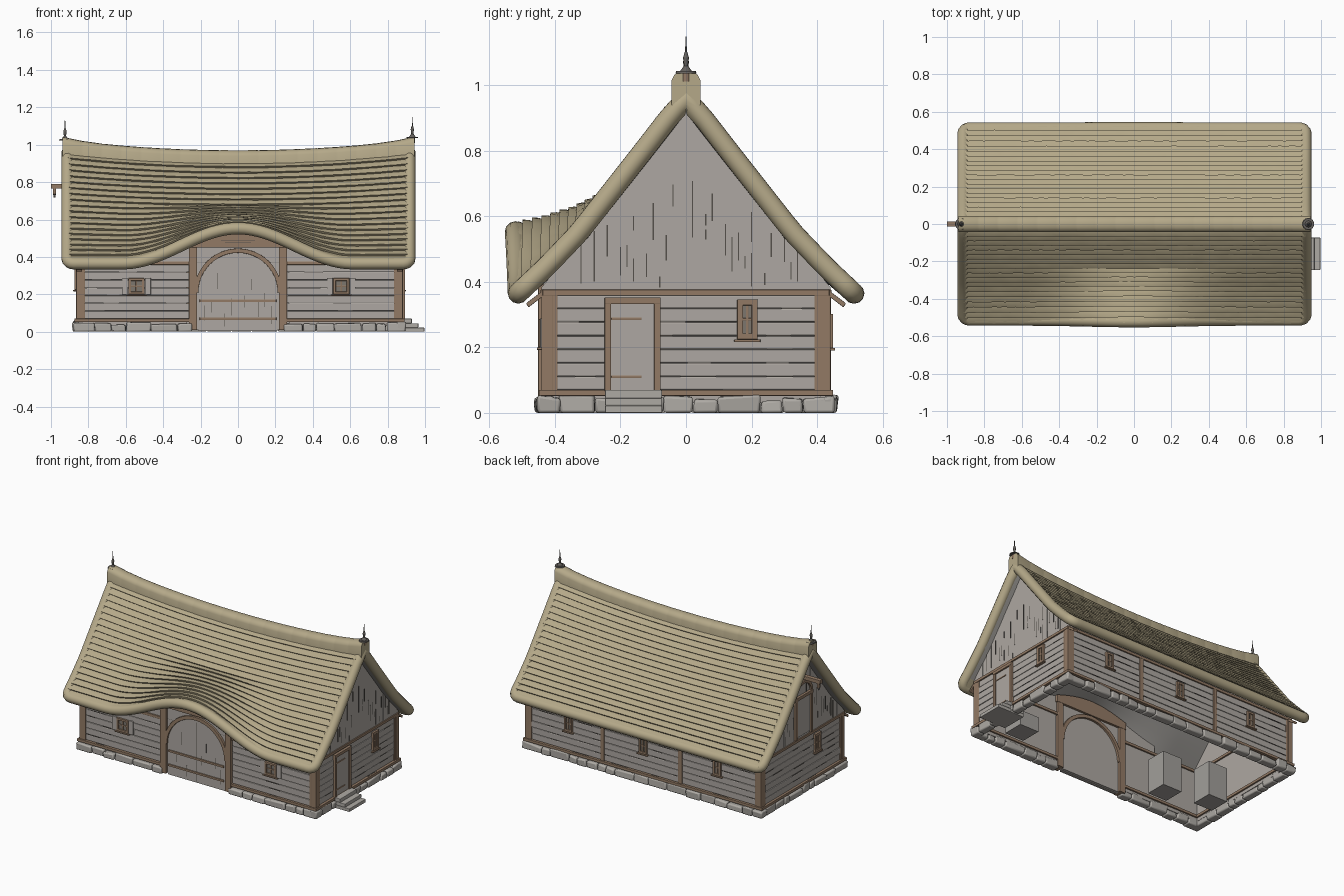
import bpy, bmesh, math, random
from mathutils import Matrix, Vector

random.seed(4)
if "Cube" in bpy.data.objects:
    bpy.data.objects.remove(bpy.data.objects["Cube"])


def material(name, r, g, b):
    m = bpy.data.materials.new(name)
    m.use_nodes = True
    m.diffuse_color = (r, g, b, 1)
    bsdf = m.node_tree.nodes["Principled BSDF"]
    bsdf.inputs["Base Color"].default_value = (r, g, b, 1)
    bsdf.inputs["Roughness"].default_value = 0.9
    return m


THATCH = material("thatch", 0.46, 0.395, 0.25)
WOOD = material("weathered_wood", 0.42, 0.39, 0.36)
TIMBER = material("brown_timber", 0.29, 0.195, 0.13)
STONE = material("stone", 0.42, 0.40, 0.37)
METAL = material("dark_metal", 0.13, 0.12, 0.11)
GAP = material("dark_gap", 0.09, 0.08, 0.07)
PANE = material("shaded_pane", 0.20, 0.18, 0.155)
INNER = material("interior_grey", 0.36, 0.345, 0.325)

# Wall frames: along the wall, height, distance out from the wall face
XL, XR, YW = -0.863, 0.879, 0.437
WALLS = {
    "front": lambda u, z, o: (u, -YW - o, z),
    "back": lambda u, z, o: (u, YW + o, z),
    "right": lambda u, z, o: (XR + o, u, z),
    "left": lambda u, z, o: (XL - o, u, z),
}
SPAN = {"front": (XL, XR), "back": (XL, XR), "right": (-YW, YW), "left": (-YW, YW)}


def finish(name, bm, mats, bevel=0.0, smooth=False):
    bmesh.ops.recalc_face_normals(bm, faces=bm.faces)
    mesh = bpy.data.meshes.new(name)
    bm.to_mesh(mesh)
    bm.free()
    for m in mats:
        mesh.materials.append(m)
    ob = bpy.data.objects.new(name, mesh)
    bpy.context.collection.objects.link(ob)
    if bevel:
        mod = ob.modifiers.new("bevel", "BEVEL")
        mod.width, mod.segments = bevel, 2
    if smooth:
        bpy.ops.object.select_all(action="DESELECT")
        ob.select_set(True)
        bpy.context.view_layer.objects.active = ob
        bpy.ops.object.shade_smooth_by_angle(angle=math.radians(35))
    return ob


class Part:
    """Collects solids of one colour into one object."""

    def __init__(self, name, mat):
        self.name, self.mat, self.bm = name, mat, bmesh.new()

    def prism(self, wall, pts, o0, o1):
        f = WALLS[wall]
        a = [self.bm.verts.new(f(u, z, o0)) for u, z in pts]
        b = [self.bm.verts.new(f(u, z, o1)) for u, z in pts]
        self.bm.faces.new(a)
        self.bm.faces.new(b[::-1])
        for i in range(len(a)):
            j = (i + 1) % len(a)
            self.bm.faces.new((a[i], b[i], b[j], a[j]))
        return a + b

    def box(self, wall, u0, u1, z0, z1, o0, o1):
        return self.prism(wall, [(u0, z0), (u1, z0), (u1, z1), (u0, z1)], o0, o1)

    def cone(self, x, z0, z1, r0, r1):
        bmesh.ops.create_cone(self.bm, cap_ends=True, segments=14, radius1=r0, radius2=r1,
                              depth=z1 - z0, matrix=Matrix.Translation((x, 0, (z0 + z1) / 2)))

    def done(self, bevel=0.0, smooth=False):
        return finish(self.name, self.bm, [self.mat], bevel, smooth)


def loft(name, rows, mats, rule=None, caps=False):
    bm = bmesh.new()
    vs = [[bm.verts.new(p) for p in row] for row in rows]
    for r in range(len(vs) - 1):
        for c in range(len(vs[r]) - 1):
            f = bm.faces.new((vs[r][c], vs[r][c + 1], vs[r + 1][c + 1], vs[r + 1][c]))
            f.material_index = int(rule(f)) if rule else 0
    if caps:
        bm.faces.new(vs[0])
        bm.faces.new(vs[-1])
    return finish(name, bm, mats, smooth=True)


# Roof surface: slope profile, sagging ridge, front eave swept up over the doors
PROFILE = [Vector(p) for p in ((0, 0.98), (0.05, 0.937), (0.16, 0.795), (0.34, 0.565),
                               (0.44, 0.46), (0.525, 0.38))]
LENGTH = sum((b - a).length for a, b in zip(PROFILE, PROFILE[1:]))


def surface(x, t, side):
    left = t * LENGTH
    for a, b in zip(PROFILE, PROFILE[1:]):
        seg = (b - a).length
        if left <= seg or b is PROFILE[-1]:
            p = a + (b - a) * (left / seg)
            break
        left -= seg
    p.y -= 0.055 * (1 - (x / 0.93) ** 2) * (1 - t)
    if side < 0 and abs(x) < 0.62 and p.x > 0.23:
        p.y += 0.192 * math.cos(math.pi * x / 1.24) ** 2 * ((p.x - 0.23) / 0.295) ** 0.95
    return p


def roof(x, t, side, off):
    p = surface(x, t, side)
    tan = surface(x, t + 0.03, side) - surface(x, max(t - 0.03, 0), side)
    n = Vector((-tan.y, tan.x)).normalized() if t > 0 else Vector((0, 1))
    p += n * off
    return (x, side * p.x, p.y)


RL, RR, ROWS, COLS = -0.912, 0.917, 20, 66
xs = [RL + (RR - RL) * i / COLS for i in range(COLS + 1)]
for side, tag in ((-1, "front"), (1, "back")):
    rows = []
    for i in range(ROWS):
        for frac, off in ((0, -0.002), (0.35, 0.005), (1, 0.010)):
            rows.append([roof(x, (i + frac) / ROWS, side, off + random.uniform(0, 0.002)) for x in xs])
    loft("thatch_" + tag, rows, [THATCH])
    under = [[roof(x, i / 12, side, -0.05) for x in xs] for i in range(13)]
    loft("roof_underside_" + tag, under, [THATCH, INNER],
         lambda f: abs(f.calc_center_median().y) < 0.43)

# Rolled thatch border running round eaves and verges
path = []
for s, k in ((-1, 1), (1, -1)):
    a, b = (RL, RR) if k > 0 else (RR, RL)
    corner = [(0.035, 1), (0.022, 0.997), (0.010, 0.988), (0.003, 0.975), (0, 0.955)]
    path += [roof(a + k * (0.06 + (abs(b - a) - 0.12) * i / 48), 1, s, -0.02) for i in range(49)]
    path += [roof(b - k * dx, t, s, -0.02) for dx, t in corner]
    path += [roof(b, i / 16, s, -0.02) for i in range(15, -1, -1)]
    path += [roof(b, i / 16, -s, -0.02) for i in range(1, 16)]
    path += [roof(b - k * dx, t, -s, -0.02) for dx, t in corner[::-1]]
cu = bpy.data.curves.new("thatch_border", "CURVE")
cu.dimensions, cu.bevel_depth, cu.bevel_resolution = "3D", 0.032, 4
sp = cu.splines.new("POLY")
sp.points.add(len(path) - 1)
for pt, co in zip(sp.points, path):
    pt.co = (*co, 1)
sp.use_cyclic_u = sp.use_smooth = True
cu.materials.append(THATCH)
bpy.context.collection.objects.link(bpy.data.objects.new("thatch_border", cu))

# Ridge cap, slightly pinched into bundles
SECTION = [(-0.044, -0.06), (-0.044, 0.015), (-0.036, 0.032), (-0.02, 0.042), (0, 0.045),
           (0.02, 0.042), (0.036, 0.032), (0.044, 0.015), (0.044, -0.06)]
rows = []
for i in range(18):
    for frac, k in ((0, 0.98), (0.06, 1), (0.94, 1)):
        x = -0.937 + 1.88 * (i + frac) / 17.94
        z = surface(x, 0, 1).y + 0.015 * abs(x / 0.93) ** 8
        rows.append([(x, y * k, z + h * k) for y, h in SECTION])
loft("ridge_cap", rows, [THATCH], caps=True)

# Finials
fin, stems = Part("finials", METAL), Part("finial_stems", TIMBER)
for x, dz in ((-0.925, -0.012), (0.932, 0.0)):
    stems.cone(x, 1.01 + dz, 1.036 + dz, 0.014, 0.014)
    for z0, z1, r0, r1 in ((1.035, 1.042, 0.032, 0.03), (1.042, 1.058, 0.018, 0.007),
                           (1.058, 1.083, 0.006, 0.009), (1.083, 1.1, 0.009, 0.004),
                           (1.1, 1.148, 0.003, 0.001)):
        fin.cone(x, z0 + dz, z1 + dz, r0, r1)
fin.done(smooth=True)
stems.done(smooth=True)

# Walls, planks, stones and frame
core, planks = Part("wall_core", WOOD), Part("wall_planks", WOOD)
slits, timber = Part("plank_gaps", GAP), Part("timber_frame", TIMBER)
stones, gables = Part("foundation_stones", STONE), Part("gable_planks", WOOD)
DOOR = 0.262
for w, (a, b) in SPAN.items():
    runs = [(a, -DOOR), (DOOR, b)] if w == "front" else [(a, b)]
    for u0, u1 in runs:
        core.box(w, u0 + 0.01, u1 - 0.01, 0.03, 0.37, -0.035, -0.012)
        timber.box(w, u0 - 0.012, u1 + 0.012, 0.052, 0.07, -0.045, 0.012)
        timber.box(w, u0, u1, 0.358, 0.376, -0.045, 0.006)
        step = 0.29 / 7
        for r in range(7):
            z = 0.07 + r * step
            planks.box(w, u0, u1, z, z + step - 0.001, -0.014, random.uniform(-0.003, 0.001))
            u = u0 + random.uniform(0.03, 0.3)
            while u < u1 - 0.12:
                v = u + random.uniform(0.05, 0.12)
                slits.box(w, u, v, z - 0.0015, z + 0.0015, -0.013, 0.0015)
                u = v + random.uniform(0.1, 0.5)
        u = u0 - 0.015
        while u < u1 + 0.01:
            v = min(u + random.uniform(0.05, 0.15), u1 + 0.018)
            for vert in stones.box(w, u, v - 0.002, 0, random.uniform(0.04, 0.054), -0.035, random.uniform(0.012, 0.024)):
                if vert.co.z > 0:
                    vert.co += Vector([random.uniform(-0.007, 0.007) for _ in range(3)])
            u = v
    for u in (a + 0.014, b - 0.014):
        timber.box(w, u - 0.016, u + 0.016, 0.055, 0.36, -0.045, 0.004)
for u in (0.31, -0.265):
    timber.box("back", u - 0.014, u + 0.014, 0.06, 0.36, -0.045, 0.005)
for s in (-1, 1):
    for w in ("left", "right"):
        timber.prism(w, [(s * 0.43, 0.378), (s * 0.43, 0.36), (s * 0.48, 0.322), (s * 0.488, 0.334)], -0.03, 0.0)


def gable_top(u):
    return 0.92 - 1.22 * abs(u)


# Gables of upright planks
for w in ("left", "right"):
    for i in range(-11, 11):
        u, v = i * 0.04, i * 0.04 + 0.04
        gables.prism(w, [(u, 0.372), (v, 0.372), (v, gable_top(v)), (u, gable_top(u))], -0.03, random.uniform(-0.002, 0.0))
        for _ in range(2):
            room = gable_top(abs(u) + 0.04) - 0.42
            if room > 0.06:
                z = 0.38 + random.uniform(0, room * 0.8)
                s = u + random.choice((0, 0.02))
                slits.box(w, s - 0.0018, s + 0.0018, z, z + random.uniform(0.03, 0.12), -0.01, 0.001)

# Raised front panel filling the swept eave
N = 26
us = [-0.5 + i / N for i in range(N + 1)]


def panel_top(u):
    return max(roof(u, 0.86, -1, -0.045)[2], 0.37)


core.prism("front", [(-0.5, 0.36)] + [(u, panel_top(u)) for u in us] + [(0.5, 0.36)], -0.03, -0.012)
planks.prism("front", [(-0.5, 0.37)] + [(u, panel_top(u)) for u in us] + [(0.5, 0.37)], -0.012, -0.002)
mid = [u for u in us if abs(u) < 0.27]
timber.prism("front", [(mid[0], 0.45)] + [(u, panel_top(u)) for u in mid] + [(mid[-1], 0.45)], -0.045, 0.01)
for z, r in ((0.476, 0.07), (0.49, 0.09)):
    slits.box("front", -r, r, z - 0.0015, z + 0.0015, 0.005, 0.0112)


def arc(r, zc, n=20):
    return [(r * math.cos(math.pi * i / n), zc + r * math.sin(math.pi * i / n)) for i in range(n + 1)]


# Arched double doors
for s in (-1, 1):
    timber.box("front", s * 0.24 - 0.022, s * 0.24 + 0.022, 0.01, 0.45, -0.045, 0.014)
doors = Part("barn_doors", WOOD)
doors.box("front", -0.225, 0.225, 0.01, 0.45, -0.03, -0.004)
doors.prism("front", [(0.21, 0.005)] + arc(0.212, 0.215) + [(-0.21, 0.005)], -0.01, 0.002)
timber.prism("front", arc(0.235, 0.21, 24) + arc(0.212, 0.21, 24)[::-1], -0.045, 0.012)
for z in (0.07, 0.165):
    timber.box("front", -0.205, 0.205, z - 0.007, z + 0.007, 0, 0.009)
for i in range(-5, 6):
    top = 0.205 + math.sqrt(0.2 ** 2 - (i * 0.036) ** 2)
    z = random.uniform(0.02, top - 0.1) if i else 0.01
    slits.box("front", i * 0.036 - 0.0013, i * 0.036 + 0.0013, z, z + random.uniform(0.05, 0.1) if i else top, -0.005, 0.003)
doors.done()

# Side door, straps and steps
side_door = Part("side_door", WOOD)
side_door.box("right", -0.23, -0.095, 0.07, 0.335, -0.01, 0.006)
side_door.done()
for u in (-0.238, -0.087):
    timber.box("right", u - 0.01, u + 0.01, 0.065, 0.352, -0.01, 0.014)
timber.box("right", -0.248, -0.077, 0.332, 0.352, -0.01, 0.016)
for z in (0.11, 0.287):
    timber.box("right", -0.228, -0.135, z - 0.004, z + 0.004, 0, 0.010)
steps = Part("stone_steps", STONE)
for z0, z1, out in ((0, 0.022, 0.117), (0.022, 0.045, 0.085), (0.045, 0.07, 0.05)):
    steps.box("right", -0.247, -0.073, z0, z1, -0.08, out)
steps.done(0.003)

# Windows
shutters, panes = Part("shutters", WOOD), Part("window_panes", PANE)


def window(w, u, z, hw, hh, t):
    panes.box(w, u - hw, u + hw, z - hh, z + hh, -0.01, 0.004)
    for s in (-1, 1):
        timber.box(w, u + s * hw - t, u + s * hw + t, z - hh - t, z + hh + t, -0.01, 0.012)
        timber.box(w, u - hw - t, u + hw + t, z + s * hh - t, z + s * hh + t, -0.01, 0.012)
    timber.box(w, u - 0.004, u + 0.004, z - hh, z + hh, 0, 0.008)
    timber.box(w, u - hw, u + hw, z - 0.004, z + 0.004, 0, 0.008)
    timber.box(w, u - hw - 0.018, u + hw + 0.018, z - hh - t - 0.008, z - hh - t, -0.01, 0.018)


for u in (-0.543, 0.552):
    window("front", u, 0.243, 0.036, 0.036, 0.007)
    for s in (-1, 1):
        shutters.box("front", u + s * 0.061 - 0.016, u + s * 0.061 + 0.016, 0.198, 0.288, -0.01, 0.008)
for u in (0.56, 0.01, -0.54):
    window("back", u, 0.25, 0.022, 0.045, 0.007)
window("right", 0.187, 0.285, 0.022, 0.052, 0.009)
window("left", -0.15, 0.285, 0.022, 0.052, 0.009)

# Loft hatch and hoist on the left gable
shutters.box("left", -0.075, 0.075, 0.39, 0.64, -0.01, 0.005)
for s in (-1, 1):
    timber.box("left", s * 0.08 - 0.009, s * 0.08 + 0.009, 0.38, 0.65, -0.01, 0.014)
timber.box("left", -0.095, 0.095, 0.64, 0.662, -0.01, 0.015)
timber.prism("left", arc(0.095, 0.655) + arc(0.077, 0.655)[::-1], -0.01, 0.012)
timber.box("left", -0.014, 0.014, 0.765, 0.79, -0.05, 0.137)
timber.box("left", -0.01, 0.01, 0.735, 0.766, 0.11, 0.126)
hook = Part("hoist_hook", METAL)
hook.cone(XL - 0.118, 0.718, 0.737, 0.004, 0.008)
hook.done()

# Crates standing inside
crates = Part("crates", INNER)
for x, y, h in ((-0.425, -0.22, 0.23), (-0.71, -0.136, 0.23), (0.69, -0.22, 0.1)):
    crates.box("front", x - 0.07, x + 0.07, 0.0, h, -YW - y - 0.07, -YW - y + 0.07)
crates.done()

planks.done(0.004)
stones.done(0.008, True)
for part in (core, gables, slits, panes):
    part.done()
for part in (timber, shutters):
    part.done(0.002)
